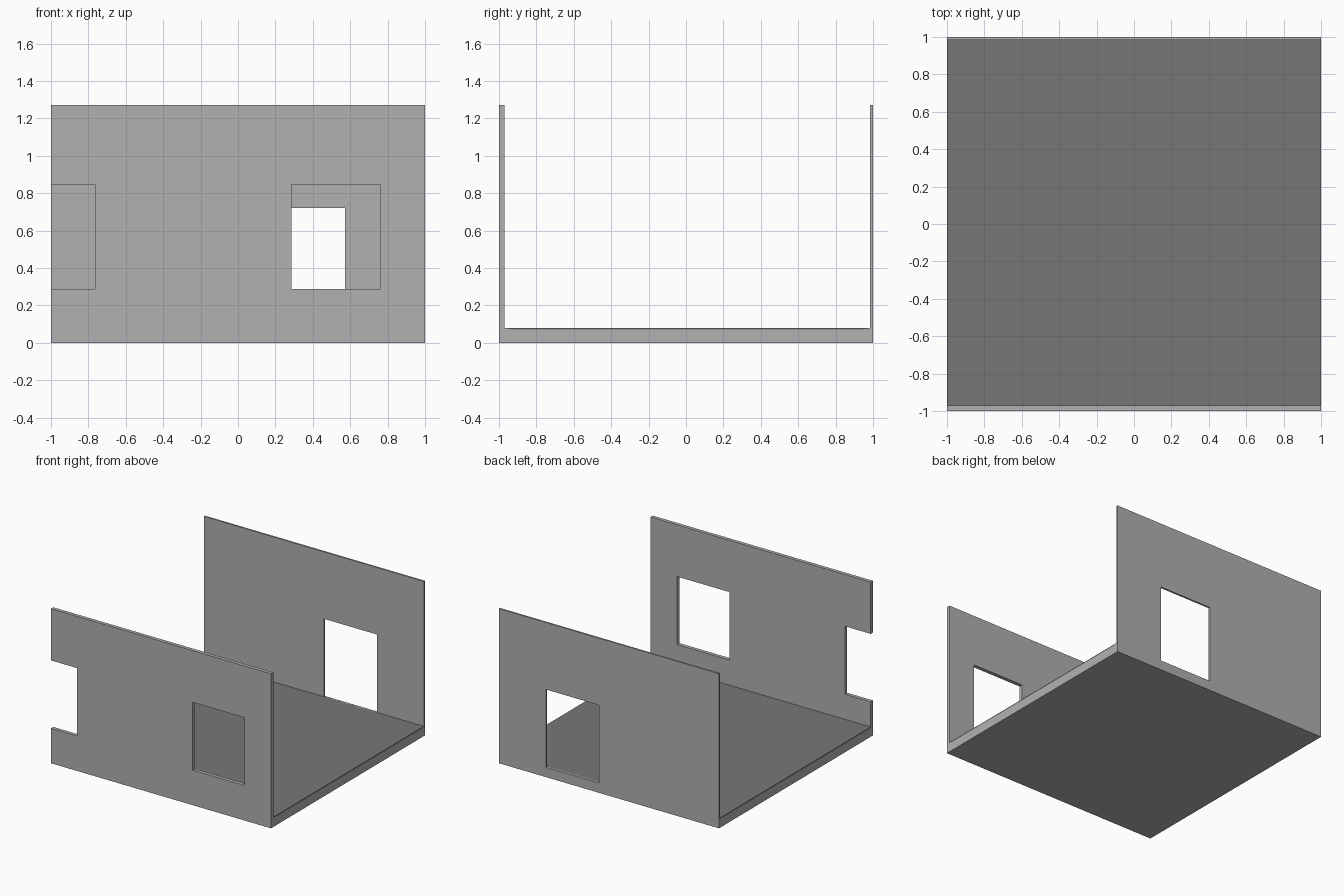
import bpy
import bmesh

if "Cube" in bpy.data.objects:
    bpy.data.objects.remove(bpy.data.objects["Cube"])


def material(name, value):
    m = bpy.data.materials.new(name)
    m.diffuse_color = (value, value, value, 1)
    m.use_nodes = True
    m.node_tree.nodes["Principled BSDF"].inputs["Base Color"].default_value = m.diffuse_color
    return m


def extrude_x(name, profile, x0, x1, mat):
    """Extrude a closed (y, z) profile along x."""
    bm = bmesh.new()
    face = bm.faces.new([bm.verts.new((x0, y, z)) for y, z in profile])
    res = bmesh.ops.extrude_face_region(bm, geom=[face])
    moved = [v for v in res["geom"] if isinstance(v, bmesh.types.BMVert)]
    bmesh.ops.translate(bm, verts=moved, vec=(x1 - x0, 0, 0))
    bmesh.ops.recalc_face_normals(bm, faces=bm.faces)
    mesh = bpy.data.meshes.new(name)
    bm.to_mesh(mesh)
    bm.free()
    obj = bpy.data.objects.new(name, mesh)
    mesh.materials.append(mat)
    bpy.context.collection.objects.link(obj)
    return obj


def cut_opening(target, x0, x1, y0, y1, z0, z1):
    cutter = extrude_x("opening_cutter", [(y0, z0), (y1, z0), (y1, z1), (y0, z1)],
                       x0, x1, target.data.materials[0])
    cutter.hide_render = True
    mod = target.modifiers.new("opening", 'BOOLEAN')
    mod.operation = 'DIFFERENCE'
    mod.solver = 'EXACT'
    mod.object = cutter
    bpy.context.view_layer.objects.active = target
    bpy.ops.object.modifier_apply(modifier=mod.name)
    bpy.data.objects.remove(cutter)


wall_grey = material("wall_grey", 0.44)
floor_grey = material("floor_dark_grey", 0.185)

H = 1.27           # wall height
FLOOR = 0.08       # finished floor level
BED = 0.071        # recess under the floor covering
FRONT_IN, BACK_IN = -0.97, 0.985
recess = [(BACK_IN, FLOOR), (0.945, BED), (-0.93, BED), (FRONT_IN, FLOOR)]

# Base slab with the front and back walls, one U-shaped shell
shell = extrude_x("walls_and_base",
                  [(-1, 0), (1, 0), (1, H), (BACK_IN, H)] + recess +
                  [(FRONT_IN, H), (-1, H)], -1, 1, wall_grey)

# Front window, front notch open at the left end, back doorway
cut_opening(shell, 0.285, 0.76, -1.02, -0.95, 0.287, 0.845)
cut_opening(shell, -1.1, -0.765, -1.02, -0.95, 0.287, 0.845)
cut_opening(shell, 0.092, 0.573, 0.97, 1.02, 0.0802, 0.72)

# Dark floor covering set in the recess
extrude_x("floor_covering", recess, -1, 1, floor_grey)
